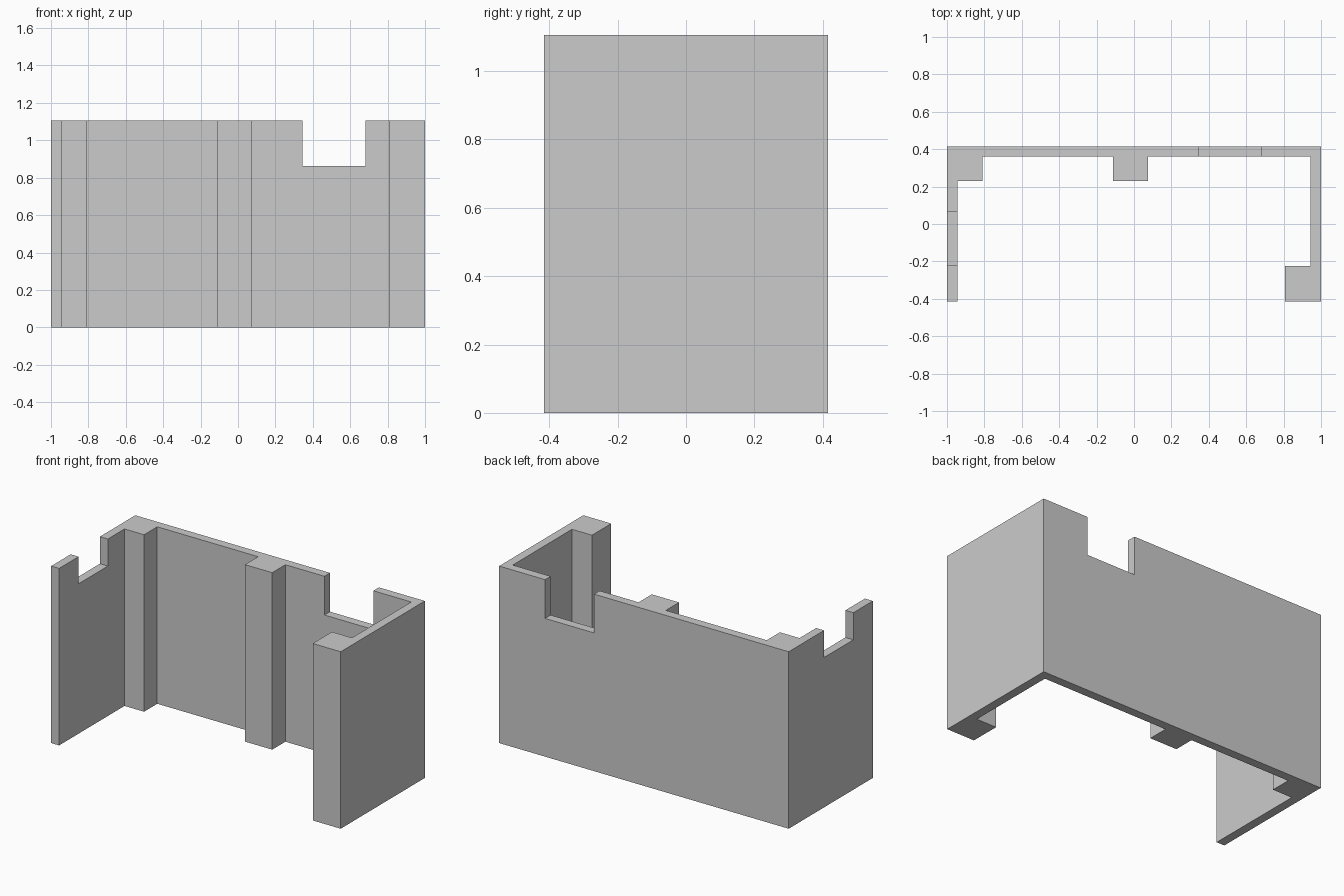
import bpy, bmesh

if "Cube" in bpy.data.objects:
    bpy.data.objects.remove(bpy.data.objects["Cube"])

H = 1.105            # wall height
Y = 0.415            # half depth
T = 0.055            # wall thickness
P = 0.23             # front face of the rear pillars


def prism(name, outline, z0, z1):
    """Extrude a counter-clockwise XY outline from z0 to z1."""
    bm = bmesh.new()
    base = bm.faces.new([bm.verts.new((x, y, z0)) for x, y in outline])
    top = bmesh.ops.extrude_face_region(bm, geom=[base])["geom"]
    verts = [v for v in top if isinstance(v, bmesh.types.BMVert)]
    bmesh.ops.translate(bm, verts=verts, vec=(0, 0, z1 - z0))
    bmesh.ops.recalc_face_normals(bm, faces=bm.faces)
    mesh = bpy.data.meshes.new(name)
    bm.to_mesh(mesh)
    bm.free()
    obj = bpy.data.objects.new(name, mesh)
    bpy.context.collection.objects.link(obj)
    return obj


def notch(target, name, x0, x1, y0, y1, bottom):
    """Cut a rectangular opening down from the top of a wall."""
    cutter = prism(name, [(x0, y0), (x1, y0), (x1, y1), (x0, y1)], bottom, H + 0.1)
    cutter.hide_render = True
    mod = target.modifiers.new(name, "BOOLEAN")
    mod.operation = "DIFFERENCE"
    mod.solver = "EXACT"
    mod.object = cutter
    bpy.context.view_layer.objects.active = target
    bpy.ops.object.modifier_apply(modifier=mod.name)
    bpy.data.objects.remove(cutter)


# U-shaped wall footprint with corner pillar, centre pillar and front post
inner = Y - T
walls = prism("walls_with_pillars", [
    (-1, -Y), (-1 + T, -Y),                                     # left wall end
    (-1 + T, P), (-0.81, P), (-0.81, inner),                    # corner pillar
    (-0.113, inner), (-0.113, P), (0.075, P), (0.075, inner),   # centre pillar
    (1 - T, inner), (1 - T, -0.225),                            # right wall
    (0.807, -0.225), (0.807, -Y), (1, -Y),                      # front post
    (1, Y), (-1, Y),
], 0, H)

# Openings in the back wall and the left wall
notch(walls, "back_notch", 0.345, 0.683, 0.3, 0.5, 0.863)
notch(walls, "left_notch", -1.1, -0.9, -0.223, 0.066, 0.936)
